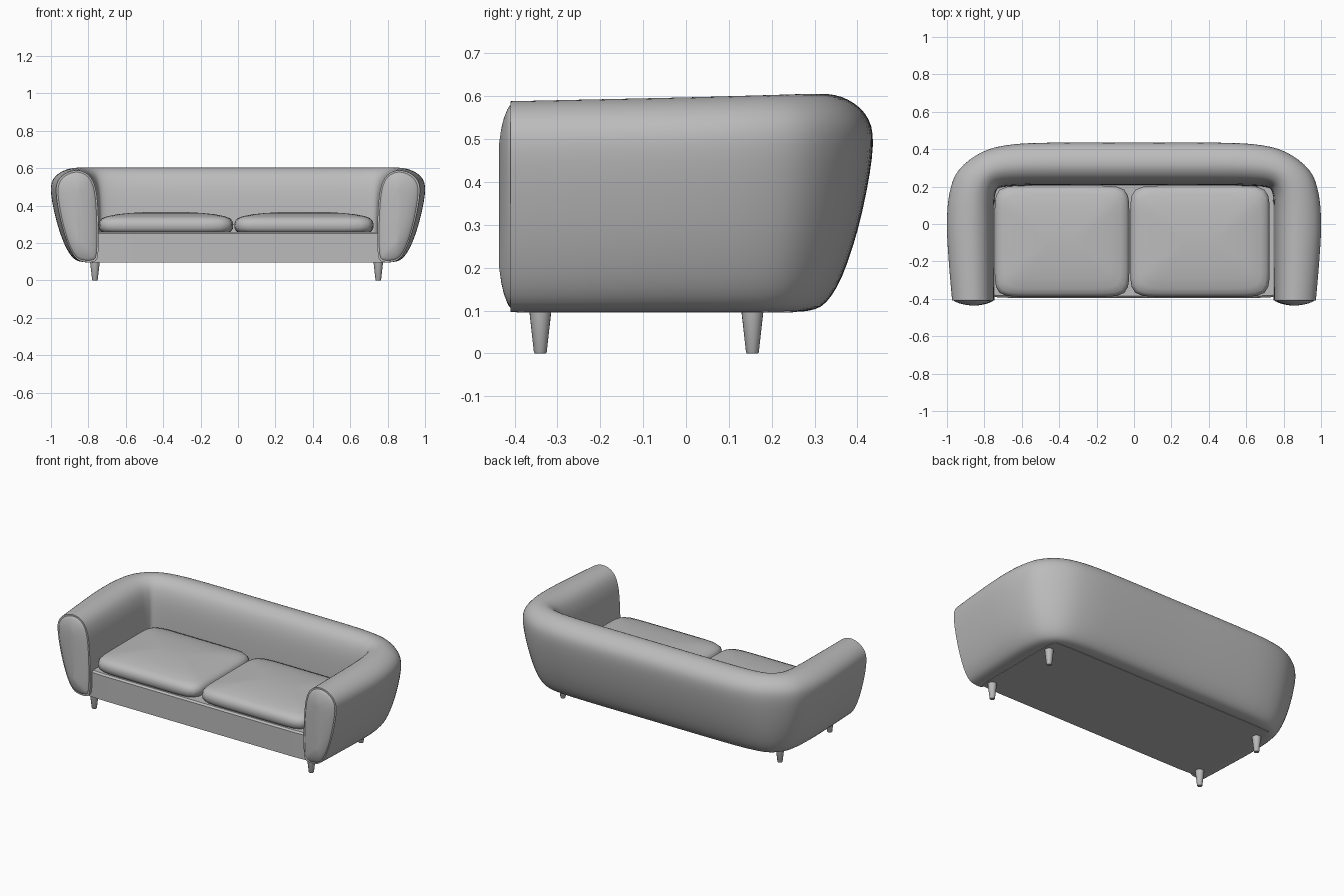
import bpy, bmesh, math
from mathutils import Vector

if "Cube" in bpy.data.objects:
    bpy.data.objects.remove(bpy.data.objects["Cube"])

# Mid-dark grey for the whole sofa
grey = bpy.data.materials.new("grey_fabric")
grey.diffuse_color = (.5, .5, .5, 1)
grey.use_nodes = True
grey.node_tree.nodes["Principled BSDF"].inputs["Base Color"].default_value = grey.diffuse_color


def curve(points, steps, closed=False):
    """Smooth Catmull-Rom curve through points of any dimension."""
    p = [Vector(q) for q in points]
    n = len(p)
    get = (lambda i: p[i % n]) if closed else (lambda i: p[min(max(i, 0), n - 1)])
    out = []
    for i in range(n if closed else n - 1):
        a, b, c, d = get(i - 1), get(i), get(i + 1), get(i + 2)
        for k in range(steps):
            t = k / steps
            out.append(0.5 * (2 * b + (c - a) * t + (2 * a - 5 * b + 4 * c - d) * t * t
                              + (3 * b - a - 3 * c + d) * t ** 3))
    return out if closed else out + [p[-1]]


def loft(name, rings, angle=40):
    """Skin a list of closed rings and cap both ends."""
    bm = bmesh.new()
    vs = [[bm.verts.new(c) for c in ring] for ring in rings]
    n = len(rings[0])
    for a, b in zip(vs, vs[1:]):
        for i in range(n):
            j = (i + 1) % n
            bm.faces.new((a[i], a[j], b[j], b[i]))
    bm.faces.new(vs[0])
    bm.faces.new(vs[-1])
    bmesh.ops.recalc_face_normals(bm, faces=bm.faces)
    me = bpy.data.meshes.new(name)
    bm.to_mesh(me)
    bm.free()
    me.materials.append(grey)
    ob = bpy.data.objects.new(name, me)
    bpy.context.collection.objects.link(ob)
    bpy.ops.object.select_all(action='DESELECT')
    ob.select_set(True)
    bpy.context.view_layer.objects.active = ob
    bpy.ops.object.shade_smooth_by_angle(angle=math.radians(angle))
    return ob


# Wraparound arms and back: (inner to outer fraction, height) section
section = curve([(.12, .1), (.02, .13), (0, .25), (.02, .4), (.07, .5), (.18, .565),
                 (.36, .598), (.55, .605), (.75, .592), (.92, .56), (1, .51),
                 (.97, .42), (.85, .29), (.69, .18), (.53, .12), (.36, .1)], 3, True)
# Stations: inner x, inner y, outer x, outer y
half = [(-.745, -.41, -.972, -.41), (-.745, -.2, -.99, -.2), (-.745, 0, -1, 0),
        (-.745, .1, -.985, .17), (-.74, .16, -.935, .29), (-.72, .193, -.81, .385),
        (-.62, .203, -.65, .425), (-.4, .205, -.4, .435)]
path = curve(half + [(0, .205, 0, .435)]
             + [(-a, b, -c, d) for a, b, c, d in reversed(half)], 4)


def station(s):
    drop = 1 - .033 * min(max((.35 - s[3]) / .76, 0), 1)
    return [(s[0] + (s[2] - s[0]) * t, s[1] + (s[3] - s[1]) * t,
             .1 + (z - .1) * drop) for t, z in section]


loft("arms_and_back", [station(s) for s in path])

# Domed panels on the arm fronts
end = station(path[0])
cx, cz = -.855, .35
for side, label in ((1, "left"), (-1, "right")):
    rings = []
    for inset, y in ((.012, -.40), (.008, -.408), (.012, -.413), (.022, -.418),
                     (.04, -.425), (.065, -.431), (.085, -.434), (.1, -.436)):
        kx, kz = 1 - inset / .115, 1 - inset / .245
        rings.append([(side * (cx + (x - cx) * kx), y, cz + (z - cz) * kz)
                      for x, _, z in end])
    loft(label + "_arm_panel", rings)


def pad(x0, x1, y0, y1, inset, z, power=9, n=72):
    """Rounded rectangle ring."""
    a, b = (x1 - x0) / 2 - inset, (y1 - y0) / 2 - inset
    ring = []
    for i in range(n):
        c, s = math.cos(2 * math.pi * i / n), math.sin(2 * math.pi * i / n)
        r = (abs(c) ** power + abs(s) ** power) ** (-1 / power)
        ring.append(((x0 + x1) / 2 + a * c * r, (y0 + y1) / 2 + b * s * r, z))
    return ring


# Seat base
loft("seat_base", [pad(-.79, .79, -.395, .25, i, z, 40)
                   for i, z in ((0, .095), (0, .25), (.01, .26))], 20)

# Two crowned cushions
for label, x0, x1 in (("left", -.745, -.025), ("right", -.02, .725)):
    loft(label + "_seat_cushion",
         [pad(x0, x1, -.39, .205, i, z)
          for i, z in ((.03, .255), (.012, .262), (.002, .278), (0, .3), (.005, .318),
                       (.017, .332), (.045, .343), (.1, .354), (.17, .361),
                       (.24, .365), (.28, .366))], 60)

# Tapered legs
for x, sx in ((-.765, "left"), (.75, "right")):
    for y, sy in ((-.34, "front"), (.155, "back")):
        loft(f"{sy}_{sx}_leg",
             [[(x + r * math.cos(2 * math.pi * k / 20), y + r * math.sin(2 * math.pi * k / 20), z)
               for k in range(20)]
              for r, z in ((.013, 0), (.015, .003), (.027, .11))])
